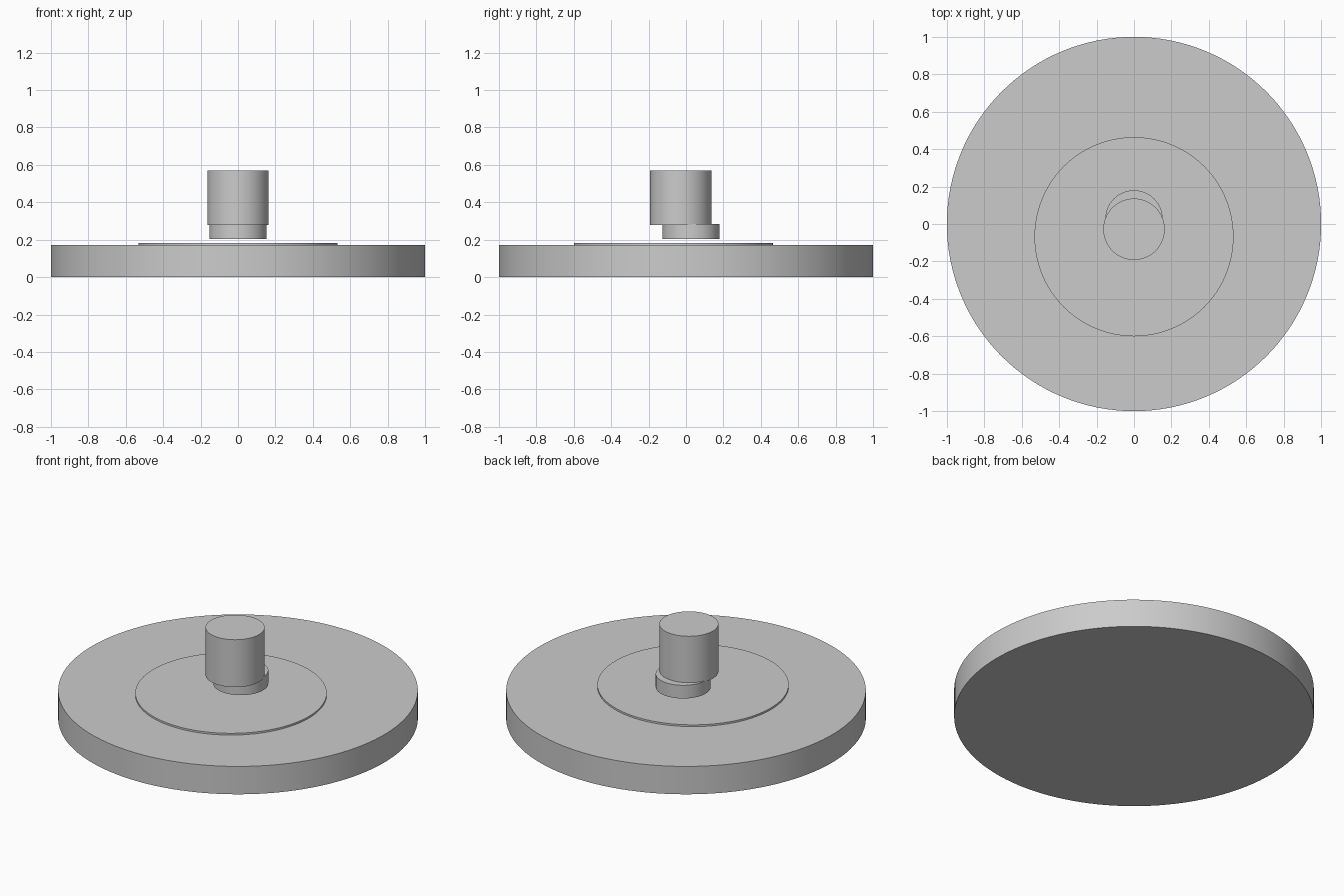
import bpy
import math

if "Cube" in bpy.data.objects:
    bpy.data.objects.remove(bpy.data.objects["Cube"])


def disc(name, radius, y, z0, z1, sides=128):
    """Upright cylinder spanning z0..z1 with smooth walls and crisp rims."""
    bpy.ops.mesh.primitive_cylinder_add(
        vertices=sides, radius=radius, depth=z1 - z0,
        location=(0, y, (z0 + z1) / 2))
    ob = bpy.context.object
    ob.name = name
    bpy.ops.object.shade_smooth_by_angle(angle=math.radians(30))
    return ob


# Wide round base
disc("base_plate", 1.0, 0.0, 0.0, 0.171)
# Thin raised plate, set slightly towards the front
disc("raised_plate", 0.532, -0.068, 0.168, 0.182)
# Short collar hovering just above the plate
disc("collar", 0.153, 0.027, 0.203, 0.284)
# Upper knob, offset forward from the collar
disc("knob", 0.164, -0.028, 0.278, 0.569)
